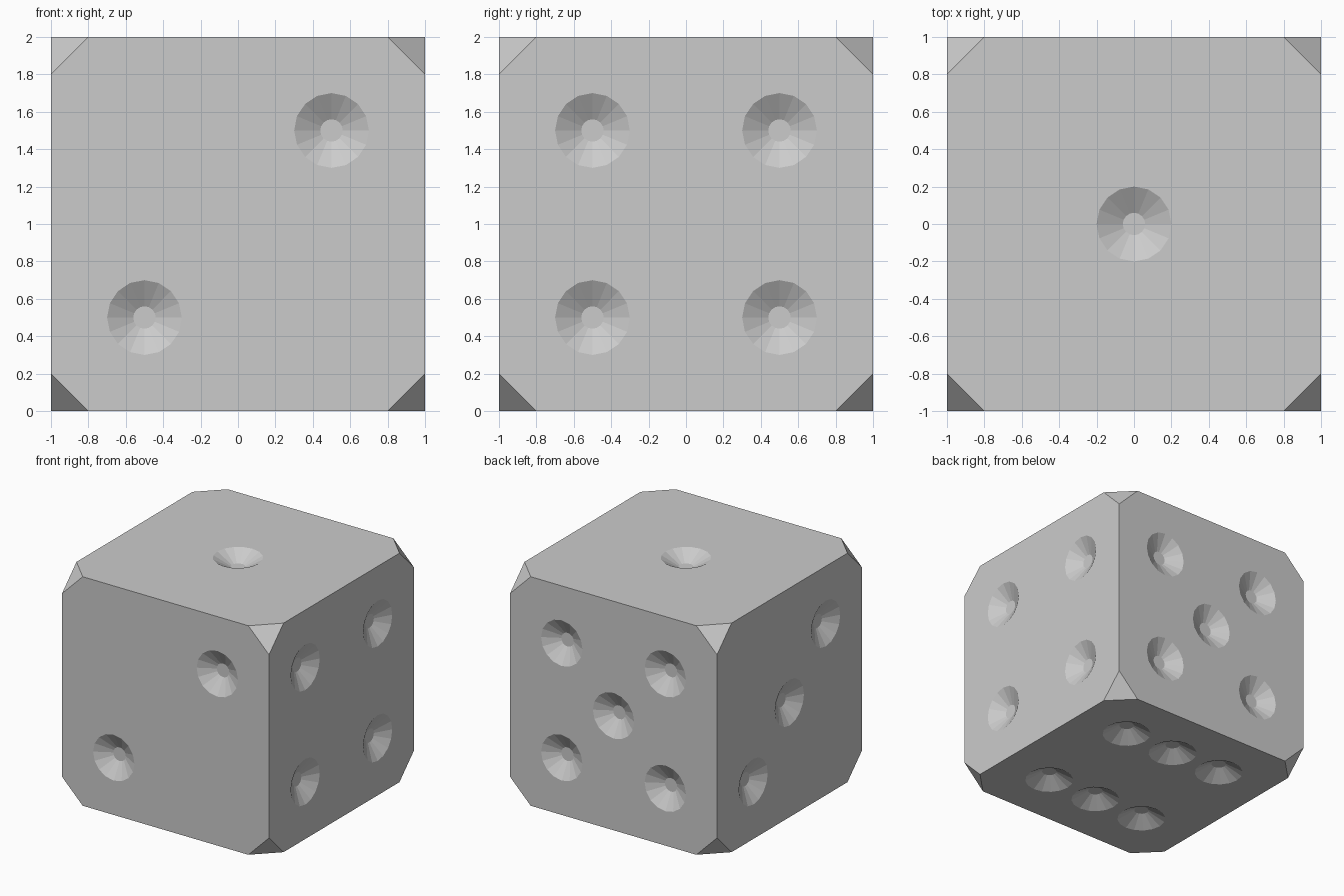
import bpy, bmesh
from mathutils import Vector, Matrix

if "Cube" in bpy.data.objects:
    bpy.data.objects.remove(bpy.data.objects["Cube"])

RIM, FLOOR, DEPTH, OUT, SIDES = 0.2, 0.06, 0.08, 0.05, 16
CENTRE = Vector((0, 0, 1))


def make_object(name, bm):
    mesh = bpy.data.meshes.new(name)
    bm.to_mesh(mesh)
    bm.free()
    obj = bpy.data.objects.new(name, mesh)
    bpy.context.collection.objects.link(obj)
    return obj


# Cube with its eight corners cut off
bm = bmesh.new()
bmesh.ops.create_cube(bm, size=2, matrix=Matrix.Translation(CENTRE))
bmesh.ops.bevel(bm, geom=bm.verts[:], offset=0.2, segments=1, affect='VERTICES')
bmesh.ops.recalc_face_normals(bm, faces=bm.faces[:])
die = make_object("die_body", bm)

# Pip positions: face normal -> points on that face, relative to the centre
h = 0.5
four = [(a, b) for a in (-h, h) for b in (-h, h)]
pips = {
    (0, 0, 1): [(0, 0, 1)],
    (0, -1, 0): [(h, -1, h), (-h, -1, -h)],
    (-1, 0, 0): [(-1, -t, t) for t in (-h, 0, h)],
    (1, 0, 0): [(1, a, b) for a, b in four],
    (0, 1, 0): [(a, 1, b) for a, b in four + [(0, 0)]],
    (0, 0, -1): [(x, y, -1) for x in (-h, 0, h) for y in (-h, h)],
}

# Tapered cutters, continued slightly outside the surface at the same slope
bm = bmesh.new()
outer = RIM + (RIM - FLOOR) * OUT / DEPTH
for normal, points in pips.items():
    n = Vector(normal)
    turn = Vector((0, 0, 1)).rotation_difference(n).to_matrix().to_4x4()
    for p in points:
        middle = CENTRE + Vector(p) + n * (OUT - DEPTH) / 2
        bmesh.ops.create_cone(bm, cap_ends=True, segments=SIDES,
                              radius1=FLOOR, radius2=outer, depth=DEPTH + OUT,
                              matrix=Matrix.Translation(middle) @ turn)
bmesh.ops.recalc_face_normals(bm, faces=bm.faces[:])
cutter = make_object("pip_cutters", bm)
cutter.hide_render = True

# Sink the pips into the body
mod = die.modifiers.new("pips", 'BOOLEAN')
mod.operation = 'DIFFERENCE'
mod.solver = 'EXACT'
mod.object = cutter
bpy.context.view_layer.objects.active = die
die.select_set(True)
bpy.ops.object.modifier_apply(modifier=mod.name)
bpy.data.objects.remove(cutter)
